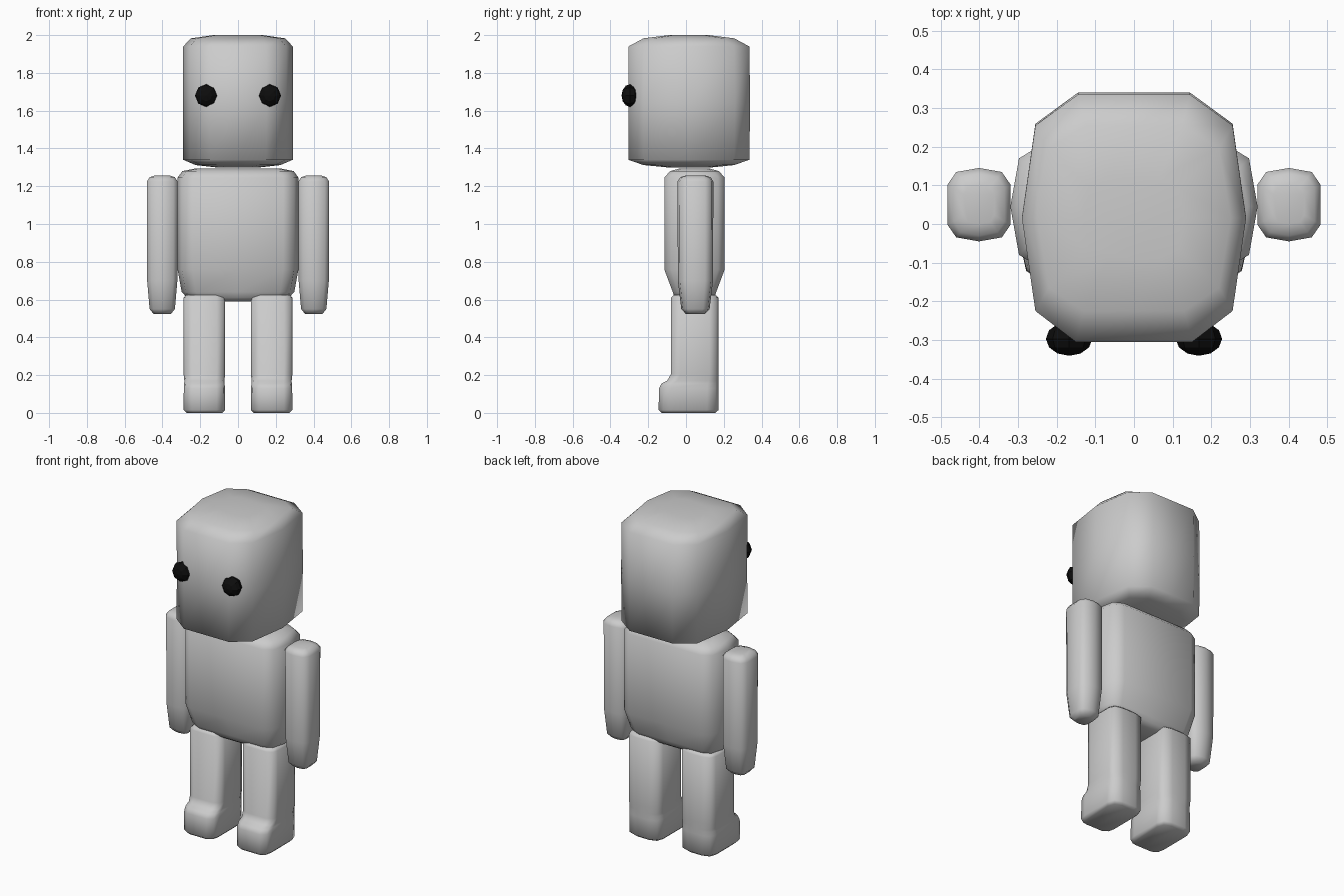
import bpy, bmesh, math
from mathutils import Matrix


def material(name, rgb):
    m = bpy.data.materials.new(name)
    m.diffuse_color = (*rgb, 1)
    return m


GREY = material("plain grey", (0.6, 0.6, 0.6))
BLACK = material("eye black", (0.004, 0.004, 0.004))


def finish(bm, name, mat, smooth=True):
    bmesh.ops.recalc_face_normals(bm, faces=bm.faces)
    me = bpy.data.meshes.new(name)
    bm.to_mesh(me)
    bm.free()
    me.materials.append(mat)
    ob = bpy.data.objects.new(name, me)
    bpy.context.collection.objects.link(ob)
    for p in me.polygons:
        p.use_smooth = smooth
    return ob


def loft(name, half, rings, cx=0.0):
    """Stack copies of a mirrored unit outline; rings are (z, half width, front y, back y)."""
    outline = half + [(-u, v) for u, v in reversed(half) if abs(u) > 1e-6]
    bm = bmesh.new()
    loops = []
    for z, w, y0, y1 in rings:
        c, d = (y0 + y1) / 2, (y1 - y0) / 2
        loops.append([bm.verts.new((cx + u * w, c + v * d, z)) for u, v in outline])
    n = len(outline)
    for a, b in zip(loops, loops[1:]):
        for i in range(n):
            j = (i + 1) % n
            bm.faces.new((a[i], a[j], b[j], b[i]))
    bm.faces.new(loops[0])
    bm.faces.new(loops[-1])
    return finish(bm, name, GREY)


# Head: bulging sides, clipped corners, domed ends
head_half = [(0, -1), (0.52, -1), (0.88, -0.75), (1, 0.0), (0.88, 0.75), (0.5, 1), (0, 1)]
loft("head", head_half, [
    (1.298, 0.10, -0.08, 0.12), (1.312, 0.225, -0.225, 0.255), (1.34, 0.29, -0.305, 0.335),
    (1.64, 0.29, -0.305, 0.34), (1.94, 0.29, -0.305, 0.335),
    (1.983, 0.25, -0.225, 0.255), (2.0, 0.13, -0.09, 0.12)])

# Torso: tapers towards the hips
body_half = [(0, -1), (0.75, -1), (0.93, -0.78), (1, 0), (0.93, 0.78), (0.75, 1), (0, 1)]
loft("torso", body_half, [
    (0.59, 0.20, -0.03, 0.12), (0.61, 0.27, -0.06, 0.15), (0.64, 0.298, -0.07, 0.16),
    (0.76, 0.32, -0.115, 0.205), (1.245, 0.32, -0.115, 0.205),
    (1.28, 0.295, -0.085, 0.175), (1.295, 0.22, -0.03, 0.12)])

limb_half = [(0, -1), (0.72, -0.89), (1, -0.54), (1, 0.54), (0.72, 0.89), (0, 1)]
foot_half = [(0, -1), (0.6, -1), (0.92, -0.85), (1, -0.6), (1, 0.62), (0.85, 0.9), (0.4, 1), (0, 1)]
for side, s in (("left", 1), ("right", -1)):
    # Arms: slim rounded blocks with tapered hands
    loft(side + "_arm", limb_half, [
        (0.523, 0.045, 0.00, 0.10), (0.55, 0.067, -0.025, 0.125), (0.70, 0.08, -0.043, 0.143),
        (1.225, 0.082, -0.045, 0.145), (1.248, 0.066, -0.03, 0.13), (1.257, 0.04, 0.00, 0.10)],
        s * 0.401)
    # Legs: straight columns with the foot pushed forward
    loft(side + "_leg", foot_half, [
        (0.0, 0.095, -0.13, 0.155), (0.015, 0.11, -0.145, 0.172), (0.13, 0.109, -0.143, 0.172),
        (0.155, 0.107, -0.13, 0.172), (0.17, 0.106, -0.10, 0.172), (0.205, 0.11, -0.08, 0.172),
        (0.61, 0.11, -0.08, 0.172), (0.625, 0.095, -0.065, 0.155)], s * 0.178)
    # Eyes: small faceted beads set into the face
    bm = bmesh.new()
    bmesh.ops.create_uvsphere(bm, u_segments=8, v_segments=6, radius=1)
    bmesh.ops.transform(bm, verts=bm.verts, matrix=(
        Matrix.Translation((s * 0.168, -0.297, 1.68)) @ Matrix.Diagonal((0.06, 0.044, 0.06, 1))
        @ Matrix.Rotation(math.radians(90), 4, 'X')))
    finish(bm, side + "_eye", BLACK, False)
